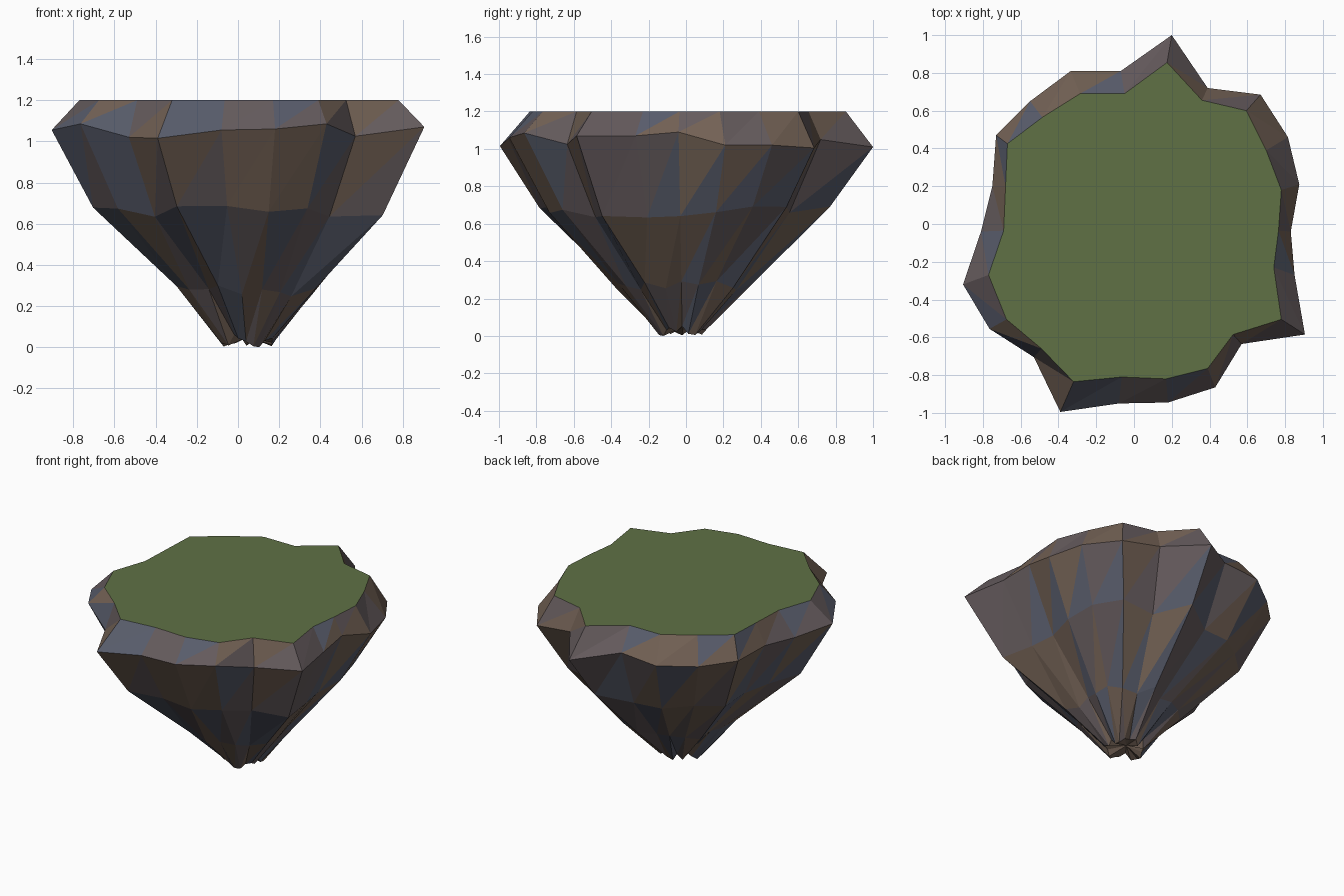
import bpy, random

if "Cube" in bpy.data.objects:
    bpy.data.objects.remove(bpy.data.objects["Cube"])
random.seed(7)

# Widest ledge of the rock (x, y, z), counter-clockwise from the right
rim = [(.875, .21, 1.02), (.815, .46, 1.02), (.67, .685, 1.005), (.39, .72, 1.05),
       (.20, 1.0, 1.01), (-.07, .81, 1.06), (-.335, .81, 1.04), (-.55, .65, 1.03),
       (-.73, .47, 1.05), (-.75, .20, 1.06), (-.81, -.04, 1.04), (-.905, -.32, 1.055),
       (-.765, -.555, 1.085), (-.53, -.705, 1.02), (-.39, -.995, 1.015), (-.08, -.95, 1.055),
       (.18, -.945, 1.06), (.43, -.865, 1.085), (.57, -.635, 1.025), (.905, -.585, 1.07),
       (.85, -.27, 1.07), (.83, -.04, 1.09)]
# Outline of the flat grass top (x, y)
top = [(.78, .18), (.70, .39), (.595, .60), (.36, .655), (.175, .855), (-.05, .69),
       (-.285, .69), (-.485, .565), (-.67, .425), (-.68, .20), (-.69, -.035), (-.77, -.27),
       (-.675, -.505), (-.49, -.66), (-.32, -.835), (-.065, -.81), (.17, -.82), (.39, -.765),
       (.525, -.585), (.78, -.505), (.74, -.23), (.765, -.035)]
n = len(rim)
top = [(x, y, 1.2) for x, y in top]


def material(name, rgb):
    m = bpy.data.materials.new(name)
    m.diffuse_color = (*rgb, 1)
    m.use_nodes = True
    m.node_tree.nodes["Principled BSDF"].inputs["Base Color"].default_value = m.diffuse_color
    return m


def mesh_object(name, verts, faces, mats):
    me = bpy.data.meshes.new(name)
    me.from_pydata(verts, [], faces)
    for m in mats:
        me.materials.append(m)
    ob = bpy.data.objects.new(name, me)
    bpy.context.collection.objects.link(ob)
    return ob


def shrunk_ring(scale, dx, dy, z0, z1, jitter):
    """Smaller, slightly ragged copy of the rim further down."""
    ring = []
    for x, y, _ in rim:
        s = scale * random.uniform(1 - jitter, 1 + jitter)
        ring.append((x * s + dx, y * s + dy, random.uniform(z0, z1)))
    return ring


# Rock body: rings from the tip up to the grass edge
tip = shrunk_ring(.135, .05, -.015, 0, .075, .1)
tip[17] = (tip[17][0], tip[17][1], 0)
rings = [tip,
         shrunk_ring(.375, .05, -.01, .24, .30, .04),
         shrunk_ring(.775, .01, 0, .63, .70, .02),
         rim, top]
verts = [v for ring in rings for v in ring] + [(.05, -.015, .05)]
faces = []
for r in range(len(rings) - 1):
    for i in range(n):
        a, b = r * n + i, r * n + (i + 1) % n
        faces += [(a, b, b + n), (a, b + n, a + n)]
faces += [((i + 1) % n, i, len(verts) - 1) for i in range(n)]

rock = mesh_object("rock_body", verts, faces, [
    material("rock_brown", (.17, .12, .09)),
    material("rock_slate", (.10, .11, .15)),
    material("rock_mauve", (.13, .105, .11))])
for p in rock.data.polygons:
    p.material_index = random.randrange(3) if p.index < len(faces) - n else 0

# Grass top: one flat polygon
mesh_object("grass_top", top, [tuple(range(n))],
            [material("grass", (.115, .165, .06))])
